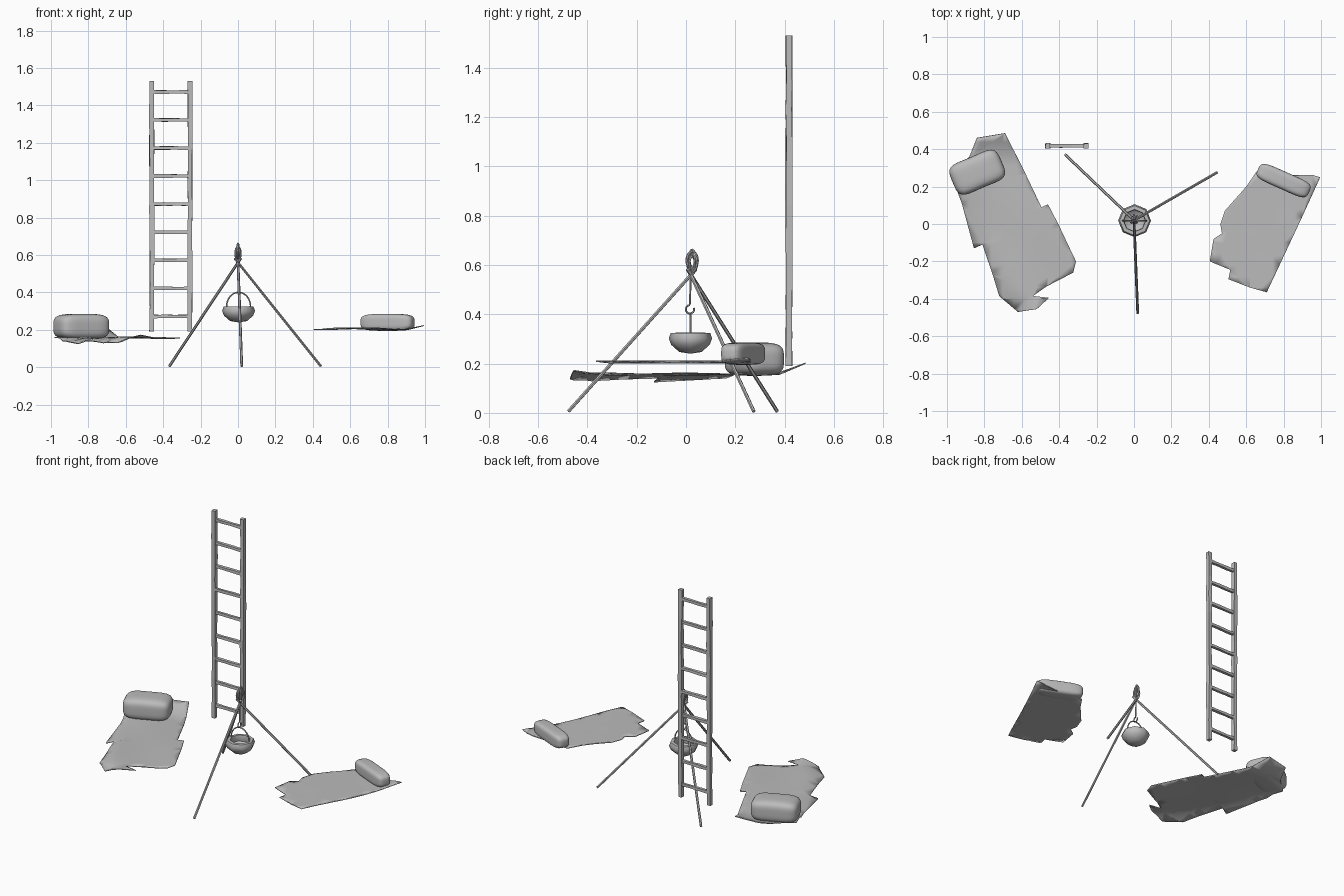
import bpy, bmesh, math, random
from mathutils import Vector, Matrix

random.seed(4)
default = bpy.data.objects.get("Cube")
if default:
    bpy.data.objects.remove(default, do_unlink=True)

grey = bpy.data.materials.new("plain grey")
grey.use_nodes = True
grey.diffuse_color = (0.5, 0.5, 0.5, 1)
grey.node_tree.nodes["Principled BSDF"].inputs["Base Color"].default_value = (0.5, 0.5, 0.5, 1)


def finish(bm, name, smooth=None):
    """Turn a bmesh into a named object, optionally smooth below an angle."""
    bmesh.ops.recalc_face_normals(bm, faces=bm.faces)
    mesh = bpy.data.meshes.new(name)
    bm.to_mesh(mesh)
    bm.free()
    mesh.materials.append(grey)
    obj = bpy.data.objects.new(name, mesh)
    bpy.context.collection.objects.link(obj)
    if smooth:
        bpy.ops.object.select_all(action='DESELECT')
        obj.select_set(True)
        bpy.context.view_layer.objects.active = obj
        bpy.ops.object.shade_smooth_by_angle(angle=math.radians(smooth))
    return obj


def slice_mesh(bm, axis, start, stop, step):
    """Cut parallel edge loops across one axis."""
    normal = Vector((0, 0, 0))
    normal[axis] = 1
    at = start
    while at < stop:
        bmesh.ops.bisect_plane(bm, geom=bm.verts[:] + bm.edges[:] + bm.faces[:],
                               plane_co=normal * at, plane_no=normal)
        at += step


def tube(name, points, radius, closed=False, sides=6):
    """Sweep a round section along a path."""
    bm = bmesh.new()
    pts = [Vector(p) for p in points]
    n = len(pts)
    rings = []
    side = None
    for i, p in enumerate(pts):
        a = pts[i - 1] if closed or i else p
        b = pts[(i + 1) % n] if closed or i < n - 1 else p
        t = (b - a).normalized()
        side = t.orthogonal() if side is None else side - t * side.dot(t)
        side.normalize()
        up = t.cross(side)
        turns = [math.tau * k / sides for k in range(sides)]
        rings.append([bm.verts.new(p + (side * math.cos(q) + up * math.sin(q)) * radius)
                      for q in turns])
    for i in range(n if closed else n - 1):
        r, s = rings[i], rings[(i + 1) % n]
        for k in range(sides):
            m = (k + 1) % sides
            bm.faces.new((r[k], r[m], s[m], s[k]))
    if not closed:
        bm.faces.new(rings[0])
        bm.faces.new(rings[-1])
    return finish(bm, name, 50)


def arc(centre, across, rx, rz, start=0, end=360, count=16):
    """Points of an upright ellipse; across is its horizontal direction."""
    out = []
    for i in range(count):
        q = math.radians(start + (end - start) * i / count)
        out.append(Vector(centre) + Vector(across) * rx * math.cos(q) + Vector((0, 0, rz * math.sin(q))))
    return out


def blanket(name, outline, height):
    """Fill a ragged outline, cut it into a grid and ripple it."""
    bm = bmesh.new()
    bm.faces.new([bm.verts.new((x, y, 0)) for x, y in outline])
    bmesh.ops.triangulate(bm, faces=bm.faces[:])
    for axis in (0, 1):
        slice_mesh(bm, axis, -1, 1, 0.06)
    for v in bm.verts:
        v.co.z = height(v.co.x, v.co.y)
    obj = finish(bm, name, 60)
    mod = obj.modifiers.new("cloth thickness", 'SOLIDIFY')
    mod.thickness = 0.005
    mod.offset = 0


def pillow(name, centre, size, degrees, pinch):
    """Rounded box with a slightly waisted middle."""
    bm = bmesh.new()
    bmesh.ops.create_cube(bm, size=2)
    bmesh.ops.subdivide_edges(bm, edges=bm.edges[:], cuts=9, use_grid_fill=True)
    for v in bm.verts:
        norm = sum(abs(c) ** 4 for c in v.co) ** 0.25
        v.co /= norm
        v.co.y *= 1 - pinch * (1 - v.co.x ** 2)
        v.co = Vector(c * s / 2 for c, s in zip(v.co, size))
    bm.transform(Matrix.Translation(centre) @ Matrix.Rotation(math.radians(degrees), 4, 'Z'))
    finish(bm, name, 60)


def timber(name, centre, size, axis, step, wobble):
    """Rough-hewn square beam, cut along its length and jittered."""
    bm = bmesh.new()
    bmesh.ops.create_cube(bm, size=1)
    bm.transform(Matrix.Diagonal((*size, 1)))
    slice_mesh(bm, axis, step - size[axis] / 2, size[axis] / 2 - step / 3, step)
    for v in bm.verts:
        for k in range(3):
            if k != axis:
                v.co[k] += random.uniform(-wobble, wobble)
    bm.transform(Matrix.Translation(centre))
    finish(bm, name)


# Ladder
for name, x in (("ladder_right_rail", -0.461), ("ladder_left_rail", -0.257)):
    timber(name, (x, 0.418, 0.86), (0.024, 0.025, 1.34), 2, 0.13, 0.002)
for i in range(9):
    timber("ladder_rung", (-0.359, 0.418, 0.272 + 0.15 * i), (0.19, 0.018, 0.018), 0, 0.06, 0.0015)

# Tripod legs, crossing a little above the lashing
apex = Vector((0, 0.02, 0.56))
for name, foot in (("right_back_leg", (-0.367, 0.37, 0.006)),
                   ("left_back_leg", (0.443, 0.275, 0.006)),
                   ("front_leg", (0.02, -0.477, 0.006))):
    foot = Vector(foot)
    tube(name, [foot, apex + (apex - foot) * 0.04], 0.0075)

# Rope lashing
for across, rx, z in (((0, 1, 0), 0.022, 0.618), ((0.6, 0.8, 0), 0.024, 0.608),
                      ((-0.7, 0.7, 0), 0.018, 0.6), ((0.3, 0.9, 0), 0.013, 0.625)):
    tube("lashing_loop", arc((0, 0.025, z), across, rx, 0.036), 0.0055, True)

# Hanging rope and open hook
tube("hanging_rope", [(0, 0.02, 0.6), (0, 0.016, 0.44)], 0.004)
tube("hook", arc((0, 0.016, 0.42), (0, 1, 0), 0.017, 0.017, 90, 400), 0.004)

# Cooking pot
bm = bmesh.new()
profile = [(0, 0.24), (0.045, 0.247), (0.078, 0.276), (0.088, 0.302), (0.08, 0.324),
           (0.06, 0.325), (0.057, 0.31), (0.062, 0.285), (0.04, 0.262), (0, 0.258)]
line = [bm.verts.new((r, 0, z)) for r, z in profile]
edges = [bm.edges.new(pair) for pair in zip(line, line[1:])]
bmesh.ops.spin(bm, geom=line + edges, axis=(0, 0, 1), cent=(0, 0, 0), angle=math.tau, steps=8)
bmesh.ops.remove_doubles(bm, verts=bm.verts[:], dist=0.0005)
bm.transform(Matrix.Translation((0.003, 0.018, 0)))
finish(bm, "cooking_pot", 50)
tube("pot_handle", arc((0.003, 0.018, 0.325), (1, 0, 0), 0.064, 0.076, -8, 200), 0.004)


# Bedrolls
def right_height(x, y):
    u = (x + 0.65) * 0.906 + y * 0.423
    z = 0.157 + 0.004 * math.sin(14 * u) * math.cos(9 * y)
    z -= 0.35 * max(0, -0.15 - u) * (y < 0.2)
    z += 0.4 * max(0, y - 0.37)
    if y < -0.38:
        z += 0.014 * math.sin(22 * x) * min(1, (-0.38 - y) * 16)
    return z


def left_height(x, y):
    return 0.206 + 0.004 * math.sin(13 * x + 5 * y) + 0.2 * max(0, x - 0.93)


blanket("right_blanket", [
    (-0.84, 0.46), (-0.69, 0.485), (-0.59, 0.29), (-0.495, 0.09), (-0.46, 0.105),
    (-0.405, 0), (-0.31, -0.2), (-0.325, -0.26), (-0.47, -0.335), (-0.54, -0.385),
    (-0.455, -0.395), (-0.52, -0.455), (-0.62, -0.47), (-0.72, -0.385), (-0.755, -0.27),
    (-0.81, -0.11), (-0.855, -0.13), (-0.92, 0.11), (-0.98, 0.27), (-0.88, 0.36)], right_height)
blanket("left_blanket", [
    (0.655, 0.28), (0.8, 0.26), (0.955, 0.262), (0.995, 0.25), (0.9, 0.04), (0.71, -0.365),
    (0.62, -0.34), (0.505, -0.295), (0.515, -0.245), (0.405, -0.2), (0.425, -0.08),
    (0.47, -0.05), (0.462, 0), (0.485, 0.07), (0.6, 0.2)], left_height)
pillow("right_pillow", (-0.838, 0.277, 0.218), (0.285, 0.195, 0.135), 23, 0.1)
pillow("left_pillow", (0.8, 0.232, 0.24), (0.3, 0.1, 0.09), -24, 0.06)
